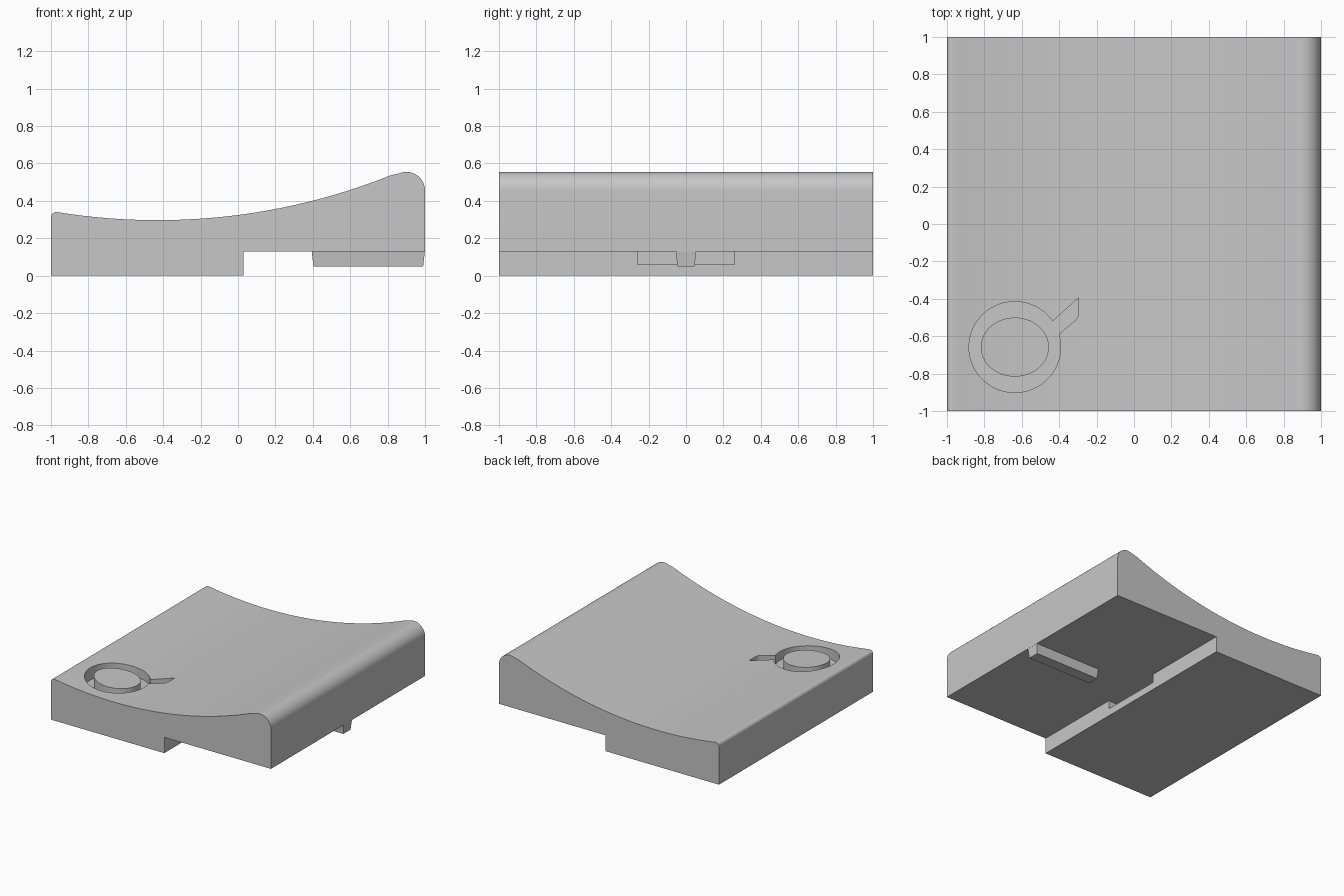
import bpy
import bmesh
from math import sin, cos, pi, sqrt, radians
from mathutils import Vector

if "Cube" in bpy.data.objects:
    bpy.data.objects.remove(bpy.data.objects["Cube"])

grey = bpy.data.materials.new("plain grey")
grey.use_nodes = True
colour = (0.57, 0.57, 0.57, 1)
grey.diffuse_color = colour
grey.node_tree.nodes["Principled BSDF"].inputs["Base Color"].default_value = colour


def finish(name, bm):
    bmesh.ops.recalc_face_normals(bm, faces=bm.faces)
    mesh = bpy.data.meshes.new(name)
    bm.to_mesh(mesh)
    bm.free()
    mesh.materials.append(grey)
    obj = bpy.data.objects.new(name, mesh)
    bpy.context.collection.objects.link(obj)
    return obj


def prism(name, points, offset):
    """Extrude a closed outline along the offset."""
    bm = bmesh.new()
    face = bm.faces.new([bm.verts.new(p) for p in points])
    new = bmesh.ops.extrude_face_region(bm, geom=[face], use_keep_orig=True)
    moved = [v for v in new["geom"] if isinstance(v, bmesh.types.BMVert)]
    bmesh.ops.translate(bm, verts=moved, vec=Vector(offset))
    return finish(name, bm)


def activate(obj):
    bpy.ops.object.select_all(action="DESELECT")
    obj.select_set(True)
    bpy.context.view_layer.objects.active = obj


def cut(body, cutter):
    cutter.hide_render = True
    mod = body.modifiers.new(cutter.name, "BOOLEAN")
    mod.operation = "DIFFERENCE"
    mod.solver = "EXACT"
    mod.object = cutter
    activate(body)
    bpy.ops.object.modifier_apply(modifier=mod.name)
    bpy.data.objects.remove(cutter)


def arc(cx, cz, r, start, end, steps):
    angles = [radians(start + (end - start) * i / steps) for i in range(steps + 1)]
    return [(cx + r * cos(a), cz + r * sin(a)) for a in angles]


# Body: dished top, rounded high edge, stepped underside
RADIUS, LOW_X, LOW_Z = 3.36, -0.43, 0.297
STEP_X, STEP_Z = 0.03, 0.13
profile = [(-1, 0), (STEP_X, 0), (STEP_X, STEP_Z), (1, STEP_Z)]
profile += arc(0.9, 0.455, 0.1, 0, 112, 14)
for i in range(1, 41):
    x = 0.863 - (0.863 + 0.965) * i / 40
    profile.append((x, LOW_Z + RADIUS - sqrt(RADIUS ** 2 - (x - LOW_X) ** 2)))
profile += arc(-0.972, 0.312, 0.028, 100, 180, 6)
body = prism("body", [(x, -1, z) for x, z in profile], (0, 2, 0))

# Slot in the step wall
slot = [(STEP_X + 0.1, y, z) for y, z in
        [(-0.26, 0.06), (0.26, 0.06), (0.26, STEP_Z), (-0.26, STEP_Z)]]
cut(body, prism("slot_cutter", slot, (-0.35, 0, 0)))

# Ring groove around an oval island
CX, CY, FLOOR = -0.637, -0.658, 0.225
bm = bmesh.new()
rings = []
for rx, ry in [(0.245, 0.243), (0.182, 0.158)]:
    for z in (FLOOR, 0.6):
        rings.append([bm.verts.new((CX + rx * cos(2 * pi * i / 72),
                                    CY + ry * sin(2 * pi * i / 72), z))
                      for i in range(72)])
for a, b in [(0, 1), (1, 3), (3, 2), (2, 0)]:
    for i in range(72):
        j = (i + 1) % 72
        bm.faces.new([rings[a][i], rings[a][j], rings[b][j], rings[b][i]])
cut(body, finish("ring_cutter", bm))

# Pointed groove leading off the ring
pointer = [(-0.46, -0.542), (-0.43, -0.515), (-0.297, -0.395), (-0.297, -0.48),
           (-0.302, -0.5), (-0.315, -0.516), (-0.398, -0.585), (-0.43, -0.61)]
cut(body, prism("pointer_cutter", [(x, y, FLOOR) for x, y in pointer], (0, 0, 0.4)))

# Tapered rib under the high side
bm = bmesh.new()
layers = []
for z, x0, x1, half in [(0.14, 0.393, 1, 0.055), (0.05, 0.403, 0.99, 0.046)]:
    layers.append([bm.verts.new((x, y, z)) for x, y in
                   [(x0, -half), (x1, -half), (x1, half), (x0, half)]])
bm.faces.new(layers[0])
bm.faces.new(layers[1])
for i in range(4):
    j = (i + 1) % 4
    bm.faces.new([layers[0][i], layers[0][j], layers[1][j], layers[1][i]])
rib = finish("underside_rib", bm)

activate(body)
bpy.ops.object.shade_smooth_by_angle(angle=radians(30))
